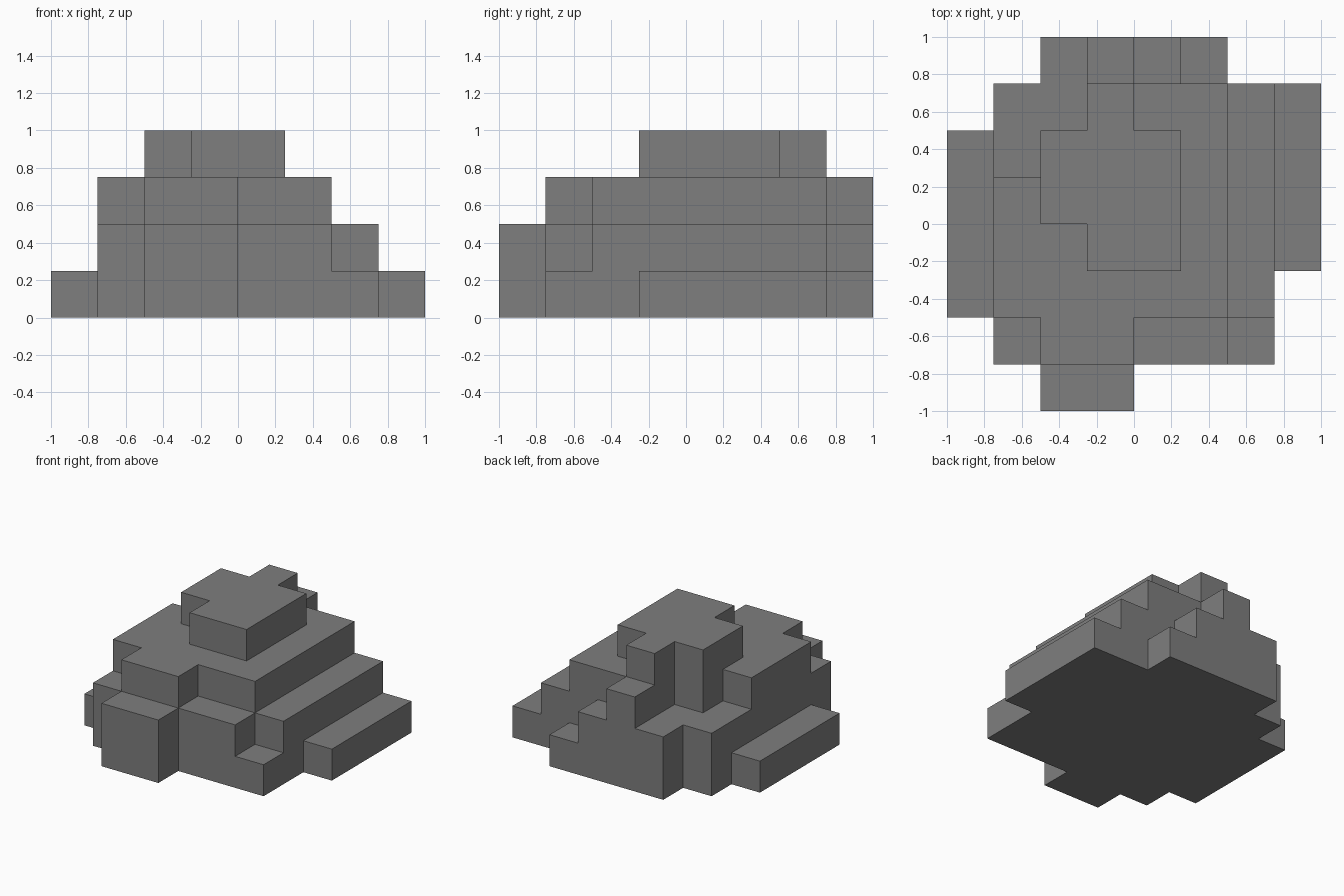
import bpy
import bmesh
from mathutils import Vector

cube = bpy.data.objects.get("Cube")
if cube:
    bpy.data.objects.remove(cube, do_unlink=True)

CELL = 0.25

# Block heights of the stepped mound: rows run front to back, characters along x
HEIGHTS = [
    "..22....",
    ".233221.",
    "1333332.",
    "13344321",
    "13444321",
    "12444321",
    ".2243321",
    "..2321..",
]
DIRECTIONS = [Vector(d) for d in
              ((1, 0, 0), (-1, 0, 0), (0, 1, 0), (0, -1, 0), (0, 0, 1), (0, 0, -1))]

# Every solid block of the mound
blocks = {(x, y, z)
          for y, row in enumerate(HEIGHTS)
          for x, mark in enumerate(row) if mark != "."
          for z in range(int(mark))}


def block_side(bm, block, normal):
    """Add one outward-facing square on a side of a block."""
    half = len(HEIGHTS) / 2
    centre = Vector(block) + Vector((0.5 - half, 0.5 - half, 0.5)) + normal / 2
    u = Vector((normal.y, normal.z, normal.x))
    v = normal.cross(u)
    corners = [centre + (u * a + v * b) / 2
               for a, b in ((-1, -1), (1, -1), (1, 1), (-1, 1))]
    bm.faces.new([bm.verts.new(c * CELL) for c in corners])


# Outer shell only: sides with no neighbouring block
bm = bmesh.new()
for block in sorted(blocks):
    for normal in DIRECTIONS:
        if tuple(int(n) for n in Vector(block) + normal) not in blocks:
            block_side(bm, block, normal)
bmesh.ops.remove_doubles(bm, verts=bm.verts[:], dist=0.001)

mesh = bpy.data.meshes.new("stepped_mound")
bm.to_mesh(mesh)
bm.free()
mound = bpy.data.objects.new("stepped_mound", mesh)
bpy.context.collection.objects.link(mound)

# Plain stone grey
grey = bpy.data.materials.new("stone_grey")
grey.use_nodes = True
colour = (0.21, 0.21, 0.21, 1)
grey.diffuse_color = colour
for node in grey.node_tree.nodes:
    if node.type == "BSDF_PRINCIPLED":
        node.inputs["Base Color"].default_value = colour
mesh.materials.append(grey)
